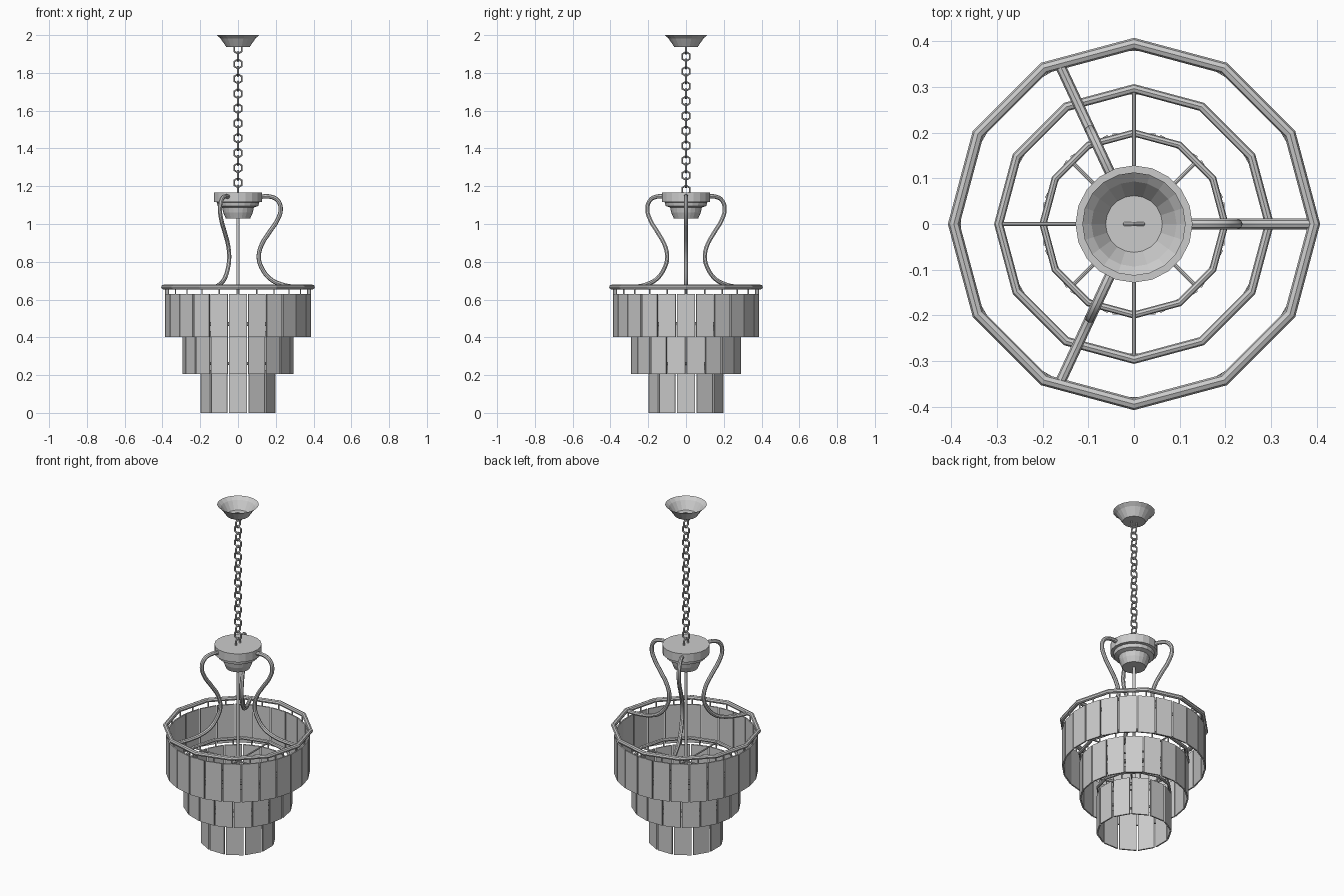
import bpy, bmesh
from math import pi, sin, cos, radians
from mathutils import Matrix, Vector

if "Cube" in bpy.data.objects:
    bpy.data.objects.remove(bpy.data.objects["Cube"])

SIDES = 20


def finish(name, bm):
    bmesh.ops.recalc_face_normals(bm, faces=bm.faces)
    me = bpy.data.meshes.new(name)
    bm.to_mesh(me)
    bm.free()
    ob = bpy.data.objects.new(name, me)
    bpy.context.collection.objects.link(ob)
    return ob


def lathe(name, profile):
    """Spin an (r, z) profile around the z axis."""
    bm = bmesh.new()
    vs = [bm.verts.new((r, 0, z)) for r, z in profile]
    es = [bm.edges.new(p) for p in zip(vs, vs[1:])]
    bmesh.ops.spin(bm, geom=vs + es, cent=(0, 0, 0), axis=(0, 0, 1),
                   angle=2 * pi, steps=SIDES, use_duplicate=False)
    bmesh.ops.remove_doubles(bm, verts=bm.verts, dist=1e-4)
    return finish(name, bm)


def add_rod(bm, a, b, r, sides=8):
    a, b = Vector(a), Vector(b)
    rot = (b - a).to_track_quat('Z', 'Y').to_matrix().to_4x4()
    bmesh.ops.create_cone(bm, cap_ends=True, segments=sides, radius1=r, radius2=r,
                          depth=(b - a).length,
                          matrix=Matrix.Translation((a + b) / 2) @ rot)


def tube(name, points, r, auto=True, cyclic=False):
    """Round tube through points, converted to a mesh."""
    cu = bpy.data.curves.new(name, 'CURVE')
    cu.dimensions = '3D'
    cu.bevel_depth = r
    cu.bevel_resolution = 2
    cu.resolution_u = 5
    cu.use_fill_caps = True
    sp = cu.splines.new('BEZIER')
    sp.bezier_points.add(len(points) - 1)
    for bp, p in zip(sp.bezier_points, points):
        bp.co = p
        bp.handle_left_type = bp.handle_right_type = 'AUTO'
    ob = bpy.data.objects.new(name, cu)
    bpy.context.collection.objects.link(ob)
    bpy.ops.object.select_all(action='DESELECT')
    ob.select_set(True)
    bpy.context.view_layer.objects.active = ob
    bpy.ops.object.convert(target='MESH')
    ob = bpy.context.object
    bpy.ops.object.shade_smooth_by_angle()
    return ob


# ceiling canopy: open cup
lathe("ceiling_canopy", [(0.113, 2.0), (0.093, 1.983), (0.062, 1.937), (0, 1.937)])

# stepped hub
lathe("hub", [(0, 1.167), (0.128, 1.167), (0.128, 1.117), (0.112, 1.115), (0.108, 1.095),
              (0.084, 1.088), (0.078, 1.06), (0.064, 1.028), (0, 1.028)])

# centre rod
bm = bmesh.new()
add_rod(bm, (0, 0, 0.255), (0, 0, 1.035), 0.008, 12)
finish("centre_rod", bm)

# chain of alternating six-sided links
bm = bmesh.new()
for i in range(20):
    z = 1.926 - i * 0.0393
    rot = Matrix.Rotation(pi / 2 * (i % 2), 4, 'Z')
    rings = []
    for k in range(6):
        a = radians(60 * k + 30)
        d = Vector((cos(a) * 0.023, 0, sin(a) * 0.025))
        ring = []
        for j in range(6):
            b = j * pi / 3
            p = d + d.normalized() * 0.005 * cos(b) + Vector((0, 0.005 * sin(b), 0))
            ring.append(bm.verts.new(rot @ p + Vector((0, 0, z))))
        rings.append(ring)
    for k in range(6):
        r0, r1 = rings[k], rings[(k + 1) % 6]
        for j in range(6):
            bm.faces.new((r0[j], r0[(j + 1) % 6], r1[(j + 1) % 6], r1[j]))
finish("chain", bm)

# three S-curved arms
ARM = [(0.10, 1.142), (0.17, 1.145), (0.21, 1.125), (0.226, 1.08), (0.208, 1.02),
       (0.165, 0.955), (0.123, 0.885), (0.11, 0.82), (0.127, 0.765), (0.17, 0.71),
       (0.23, 0.68), (0.30, 0.667), (0.385, 0.664)]
for n, deg in enumerate((0, 115, 245)):
    a = radians(deg)
    tube(f"arm_{n + 1}", [(r * cos(a), r * sin(a), z) for r, z in ARM], 0.0115)

# three tiers: ring radius, tube, ring z, panel radius, count, spoke start angle
TIERS = [("upper", 0.394, 0.013, 0.666, 0.382, 24, None),
         ("middle", 0.296, 0.010, 0.470, 0.287, 18, 0),
         ("lower", 0.199, 0.008, 0.262, 0.194, 12, 45)]
for name, R, t, z, pr, count, spoke in TIERS:
    bpy.ops.mesh.primitive_torus_add(major_segments=12, minor_segments=8,
                                     major_radius=R, minor_radius=t, location=(0, 0, z))
    bpy.context.object.name = name + "_ring"

    # hanging flat panels with their pins
    panels, pins = bmesh.new(), bmesh.new()
    top = z - 0.036
    bottom = max(top - 0.227, 0)
    for i in range(count):
        a = -pi / 2 + 2 * pi * i / count
        m = (Matrix.Rotation(a, 4, 'Z') @ Matrix.Translation((pr, 0, (top + bottom) / 2))
             @ Matrix.Diagonal((0.008, 0.094, top - bottom, 1)))
        bmesh.ops.create_cube(panels, size=1, matrix=m)
        x, y = pr * cos(a), pr * sin(a)
        add_rod(pins, (x, y, top - 0.005), (x, y, z), 0.004, 6)
    finish(name + "_panels", panels)
    finish(name + "_pins", pins)

    # spokes to the centre rod
    if spoke is not None:
        bm = bmesh.new()
        for k in range(4):
            a = radians(spoke + 90 * k)
            e = R * (1 if spoke == 0 else 0.97)
            add_rod(bm, (0, 0, z), (e * cos(a), e * sin(a), z), 0.0045)
        finish(name + "_spokes", bm)
